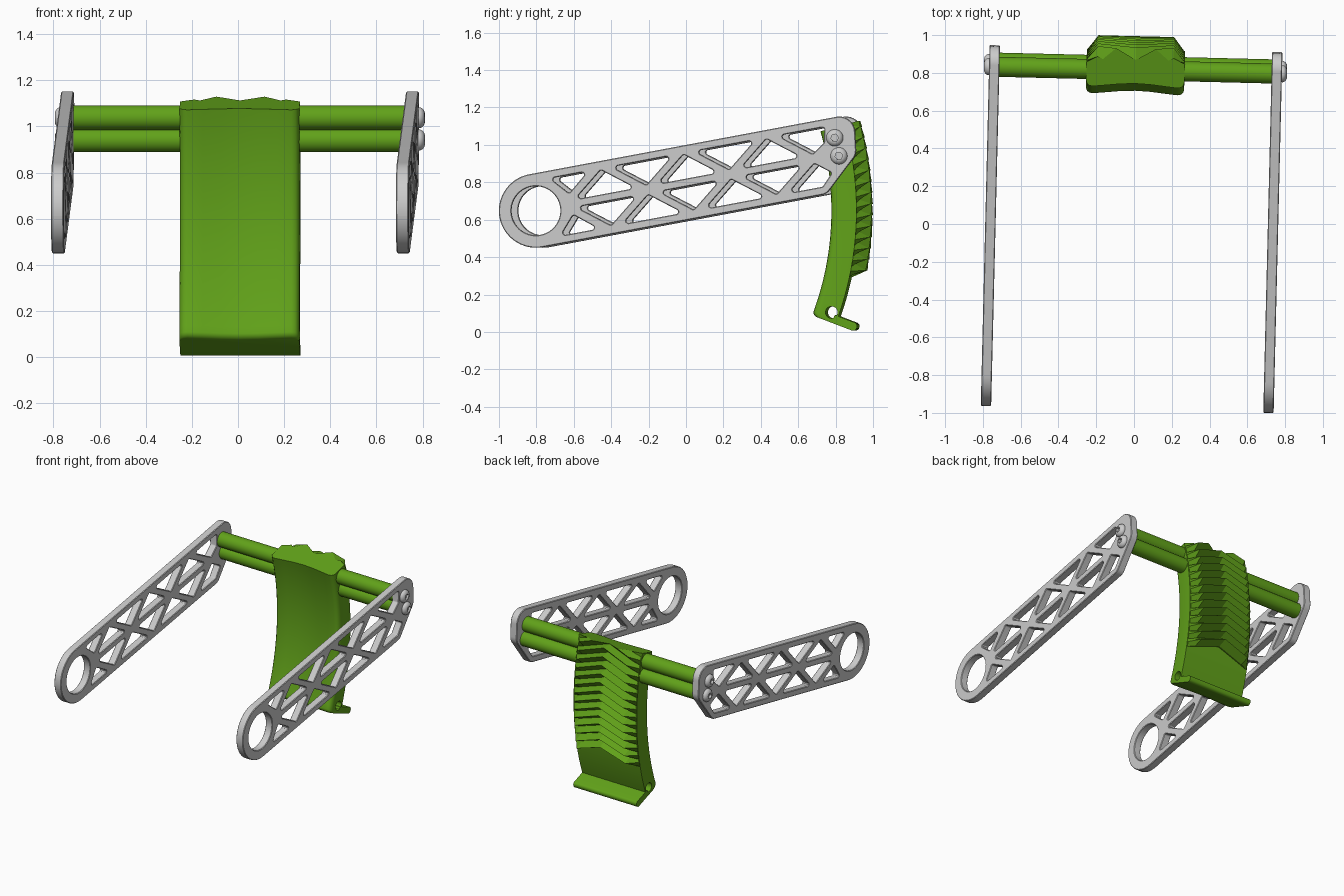
import bpy, bmesh, math
from mathutils import Vector, Matrix

if "Cube" in bpy.data.objects:
    bpy.data.objects.remove(bpy.data.objects["Cube"])

PY, PZ = -0.784, 0.648                      # pivot shared by arms and curved jaw
TILT = math.radians(10.6)
WORLD = Matrix.Translation((-0.012, 0, 0)) @ Matrix.Rotation(math.radians(-1.4), 4, 'Z')
c, s = math.cos(TILT), math.sin(TILT)
# arm frame: local x runs along the arm, y across it, z sideways
ARM = Matrix(((0, 0, 1, 0), (c, -s, 0, PY), (s, c, 0, PZ), (0, 0, 0, 1)))

green = bpy.data.materials.new("green")
green.diffuse_color = (0.12, 0.36, 0.01, 1)
green.use_nodes = True
green.node_tree.nodes["Principled BSDF"].inputs["Base Color"].default_value = green.diffuse_color


def finish(name, mesh, matrix, mat=None, angle=35):
    ob = bpy.data.objects.new(name, mesh)
    bpy.context.collection.objects.link(ob)
    ob.matrix_world = matrix
    if mat:
        mesh.materials.append(mat)
    bpy.ops.object.select_all(action='DESELECT')
    ob.select_set(True)
    bpy.context.view_layer.objects.active = ob
    bpy.ops.object.shade_smooth_by_angle(angle=math.radians(angle))
    return ob


def loft(rings, caps=True):
    bm = bmesh.new()
    rows = [[bm.verts.new(p) for p in ring] for ring in rings]
    n = len(rows[0])
    for a, b in zip(rows, rows[1:]):
        for i in range(n):
            bm.faces.new((a[i], a[(i + 1) % n], b[(i + 1) % n], b[i]))
    if caps:
        bm.faces.new(rows[0])
        bm.faces.new(rows[-1])
    bmesh.ops.recalc_face_normals(bm, faces=bm.faces)
    return bm


def to_mesh(bm, name):
    me = bpy.data.meshes.new(name)
    bm.to_mesh(me)
    bm.free()
    return me


def circle(r, x=0, y=0, n=48):
    return [(x + r * math.cos(k * math.tau / n), y + r * math.sin(k * math.tau / n)) for k in range(n)]


def rounded(pts, radii, steps=6):
    out = []
    for i, p in enumerate(pts):
        r = radii[i] if isinstance(radii, list) else radii
        p = Vector(p)
        a = (Vector(pts[i - 1]) - p).normalized()
        b = (Vector(pts[(i + 1) % len(pts)]) - p).normalized()
        half = a.angle(b) / 2
        t = r / math.tan(half)
        ctr = p + (a + b).normalized() * r / math.sin(half)
        va, vb = p + a * t - ctr, p + b * t - ctr
        out += [tuple(ctr + va.lerp(vb, k / steps).normalized() * r) for k in range(steps + 1)]
    return out


def inset(pts, w):
    mid = sum((Vector(p) for p in pts), Vector((0, 0))) / len(pts)
    out = []
    for i, p in enumerate(pts):
        p = Vector(p)
        a = (Vector(pts[i - 1]) - p).normalized()
        b = (Vector(pts[(i + 1) % len(pts)]) - p).normalized()
        out.append(p + (a + b).normalized() * w / math.sin(a.angle(b) / 2))
    return out


# ---- side arms: rounded plate with ring eye and truss openings
loops = [rounded([(-.198, .198), (-.198, -.198), (1.545, -.198), (1.74, -.02), (1.768, .198)],
                 [.1979, .1979, .06, .08, .085], 12), circle(.131)]
for side in (1, -1):
    tris = []
    for hub in (.606, 1.057):               # triangles resting on the outer rail
        tris.append([(hub - .225, .177), (hub + .225, .177), (hub, 0)])
    for m in (.381, .831, 1.282):           # triangles resting on the middle rail
        tris.append([(m - .225, 0), (m + .225, 0), (m, .177)])
    tris.append([(.06, .177), (.37, .177), (.19, .03)])
    if side == 1:
        tris.append([(1.285, .177), (1.625, .177), (1.6, .06), (1.51, 0)])
    else:
        tris.append([(1.285, .177), (1.54, .177), (1.625, .09), (1.51, 0)])
    for t in tris:
        loops.append(rounded([(x, y * side) for x, y in inset(t, .021)], .012))

cu = bpy.data.curves.new("arm_outline", 'CURVE')
cu.dimensions, cu.fill_mode = '2D', 'BOTH'
cu.extrude, cu.bevel_depth, cu.bevel_resolution, cu.offset = .0235, .004, 0, -.004
for lp in loops:
    sp = cu.splines.new('POLY')
    sp.points.add(len(lp) - 1)
    for q, (x, y) in zip(sp.points, lp):
        q.co = (x, y, 0, 1)
    sp.use_cyclic_u = True
tmp = bpy.data.objects.new("arm_curve", cu)
bpy.context.collection.objects.link(tmp)
bpy.context.view_layer.update()
arm_mesh = bpy.data.meshes.new_from_object(tmp.evaluated_get(bpy.context.evaluated_depsgraph_get()))
bpy.data.objects.remove(tmp)
for name, x in (("left_arm", -.748), ("right_arm", .748)):
    finish(name, arm_mesh, WORLD @ Matrix.Translation((x, 0, 0)) @ ARM, angle=25)

# ---- cross rods and socket-head bolts
BOLT = [(.045, 0), (.045, .008), (.040, .017), (.031, .024), (.023, .027)]


def hexagon(r, h):
    return [(r * math.cos(a) / math.cos(a % (math.pi / 3) - math.pi / 6),
             r * math.sin(a) / math.cos(a % (math.pi / 3) - math.pi / 6), h)
            for a in (k * math.tau / 48 for k in range(48))]


for tag, u, v in (("upper", 1.643, .089), ("lower", 1.647, -.01)):
    bm = loft([[(x, y, z) for x, y in circle(.053, u, v)] for z in (-.722, .722)])
    finish(tag + "_rod", to_mesh(bm, tag + "_rod"), WORLD @ ARM, green)
    for sname, sg in (("left", -1), ("right", 1)):
        rings = [[(x, y, h) for x, y in circle(r)] for r, h in BOLT]
        rings += [hexagon(.018, .027), hexagon(.018, .010)]
        bm = loft([[(x + u, y + v, sg * (.775 + h)) for x, y, h in ring] for ring in rings])
        finish(f"{sname}_{tag}_bolt", to_mesh(bm, "bolt"), WORLD @ ARM)


def polar(x, r, deg):
    a = math.radians(deg)
    return (x, PY + r * math.cos(a), PZ + r * math.sin(a))


# ---- curved jaw body: dished section swept about the pivot
TOP, BOTTOM = 15.7, -20.9
half = [(.26, 1.60), (.255, 1.582), (.243, 1.571), (.225, 1.567), (.16, 1.574), (.08, 1.583)]
front = half + [(0, 1.587)] + [(-x, r) for x, r in reversed(half)]
rings = []
steps = [(BOTTOM, .022), (-20.75, .012), (-20.45, .003), (-20.1, 0)]
steps += [(-20.1 + (TOP + 20.1) * k / 32, 0) for k in range(1, 33)]
for ang, push in steps:
    rings.append([polar(x, r + push, ang) for x, r in front] + [polar(-.26, 1.702, ang), polar(.26, 1.702, ang)])
jaw = finish("jaw_body", to_mesh(loft(rings), "jaw_body"), WORLD, green)

# pin hole through the jaw's lower end
_, hy, hz = polar(0, 1.66, -19.1)
cut = finish("pin_cutter", to_mesh(loft([[(x, hy + a, hz + b) for a, b in circle(.032, n=32)]
                                        for x in (-.4, .4)]), "pin_cutter"), WORLD)
cut.hide_render = True
mod = jaw.modifiers.new("pin_hole", 'BOOLEAN')
mod.operation, mod.object, mod.solver = 'DIFFERENCE', cut, 'EXACT'
bpy.context.view_layer.objects.active = jaw
bpy.ops.object.modifier_apply(modifier=mod.name)
bpy.data.objects.remove(cut)
bpy.context.view_layer.objects.active = jaw
jaw.select_set(True)
bpy.ops.object.shade_smooth_by_angle(angle=math.radians(35))

# ---- bottom lip behind the jaw
lip = rounded([(1.68, 0), (1.815, 0), (1.815, .045), (1.68, .045)], [.004, .02, .02, .004])
ba = math.radians(BOTTOM)
bm = loft([[(x, PY + r * math.cos(ba) - h * math.sin(ba), PZ + r * math.sin(ba) + h * math.cos(ba))
            for r, h in lip] for x in (-.26, .26)])
finish("jaw_lip", to_mesh(bm, "jaw_lip"), WORLD, green)

# ---- chevron teeth on the back, trimmed flush at both ends
PITCH, SLOPE = 1.92, 11.0                   # degrees per tooth, chevron drop per unit x
rings = []
for k in range(-13, 12):
    for frac, r in ((0, 1.717), (.6, 1.779)):
        ang = TOP + (k + frac) * PITCH
        sec = [(-.26, 1.70), (-.2, r), (0, r), (.2, r), (.26, 1.70), (.26, 1.685), (0, 1.685), (-.26, 1.685)]
        rings.append([polar(x, q, ang - SLOPE * abs(x)) for x, q in sec])
bm = loft(rings)
for ang, sign in ((TOP, 1), (-19.6, -1)):
    a = math.radians(ang)
    cut = bmesh.ops.bisect_plane(bm, geom=bm.verts[:] + bm.edges[:] + bm.faces[:], dist=1e-6,
                                 plane_co=(0, PY, PZ), clear_outer=True,
                                 plane_no=(0, -sign * math.sin(a), sign * math.cos(a)))
    edges = [e for e in bm.edges if e.is_boundary]
    bmesh.ops.edgeloop_fill(bm, edges=edges)
bmesh.ops.recalc_face_normals(bm, faces=bm.faces)
finish("jaw_teeth", to_mesh(bm, "jaw_teeth"), WORLD, green, angle=5)
